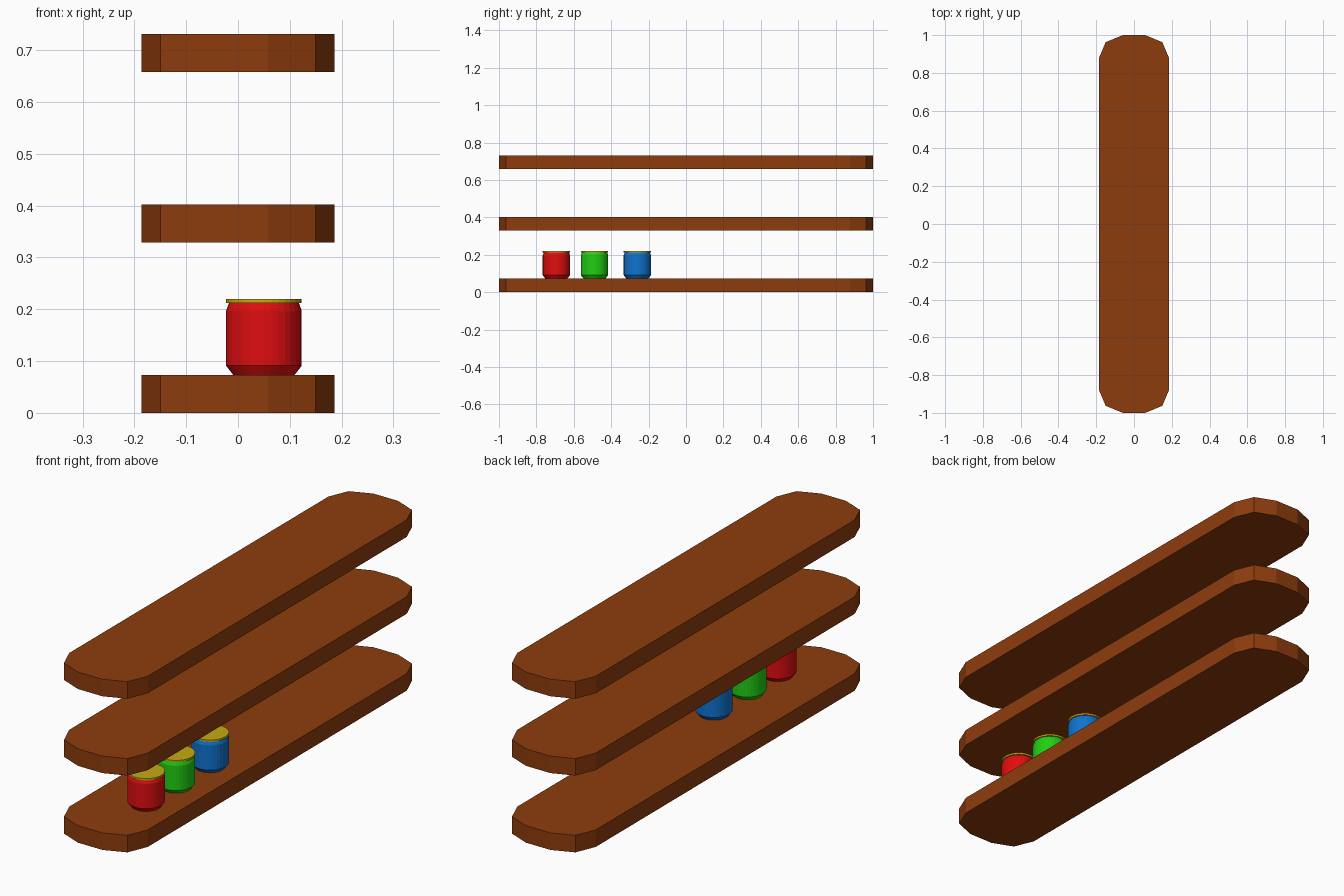
import bpy, bmesh
from math import cos, sin, tau

if "Cube" in bpy.data.objects:
    bpy.data.objects.remove(bpy.data.objects["Cube"])


def material(name, rgb):
    m = bpy.data.materials.new(name)
    m.diffuse_color = (*rgb, 1)
    m.use_nodes = True
    m.node_tree.nodes["Principled BSDF"].inputs["Base Color"].default_value = m.diffuse_color
    return m


def finish(name, bm, mat, location):
    bmesh.ops.recalc_face_normals(bm, faces=bm.faces)
    mesh = bpy.data.meshes.new(name)
    bm.to_mesh(mesh)
    bm.free()
    mesh.materials.append(mat)
    obj = bpy.data.objects.new(name, mesh)
    obj.location = location
    bpy.context.collection.objects.link(obj)
    return obj


def plank(name, z, height, mat):
    # One rounded corner, mirrored to all four
    corner = [(0.186, 0.877), (0.15, 0.963), (0.058, 1.0)]
    half = corner + [(-x, y) for x, y in reversed(corner)]
    outline = half + [(-x, -y) for x, y in half]
    bm = bmesh.new()
    base = bm.faces.new([bm.verts.new((x, y, 0)) for x, y in outline])
    top = bmesh.ops.extrude_face_region(bm, geom=[base], use_keep_orig=True)
    verts = [g for g in top["geom"] if isinstance(g, bmesh.types.BMVert)]
    bmesh.ops.translate(bm, verts=verts, vec=(0, 0, height))
    return finish(name, bm, mat, (0, 0, z))


def turned(name, profile, mat, location, sides=32):
    # Closed solid turned from (radius, height) pairs
    bm = bmesh.new()
    rings = [[bm.verts.new((r * cos(tau * i / sides), r * sin(tau * i / sides), z))
              for i in range(sides)] for r, z in profile]
    for a, b in zip(rings, rings[1:]):
        for i in range(sides):
            j = (i + 1) % sides
            bm.faces.new((a[i], a[j], b[j], b[i]))
    bm.faces.new(rings[0])
    bm.faces.new(rings[-1])
    return finish(name, bm, mat, location)


wood = material("wood", (0.27, 0.045, 0.004))
lid_yellow = material("lid_yellow", (0.55, 0.41, 0.006))

# Three shelves
THICK = 0.073
for name, z in (("bottom_shelf", 0), ("middle_shelf", 0.329), ("top_shelf", 0.658)):
    plank(name, z, THICK, wood)

# Jars with lids
body = [(0.059, 0), (0.073, 0.018), (0.073, 0.124), (0.067, 0.140)]
lid = [(0.073, 0.139), (0.073, 0.147)]
jars = (("red", -0.693, (0.75, 0.004, 0.005)),
        ("green", -0.489, (0.015, 0.62, 0.006)),
        ("blue", -0.26, (0.005, 0.17, 0.62)))
for colour, y, rgb in jars:
    place = (0.05, y, THICK)
    turned(colour + "_jar", body, material(colour, rgb), place)
    turned(colour + "_jar_lid", lid, lid_yellow, place)
